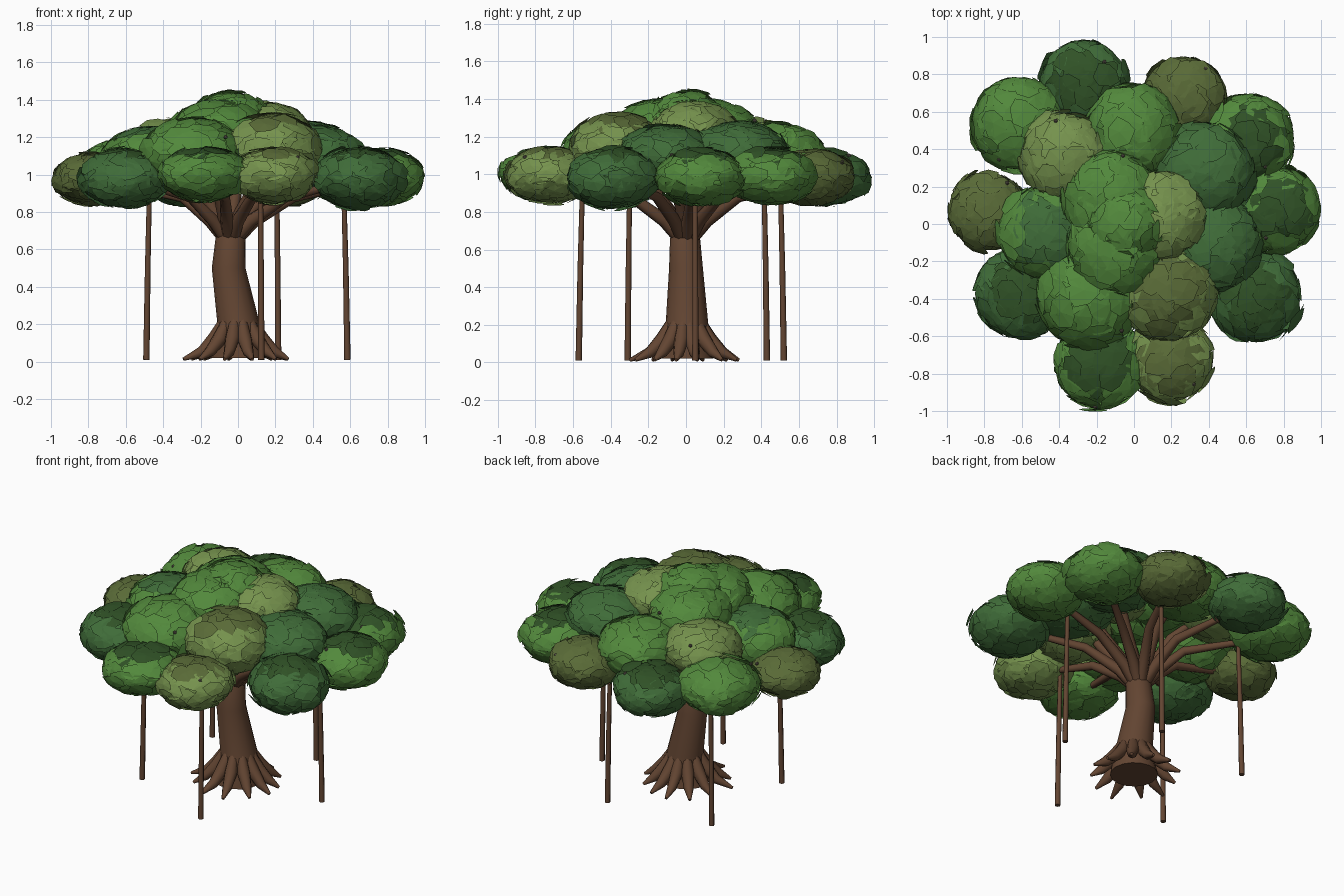
import bpy, bmesh, math, random
from mathutils import Vector, noise

if "Cube" in bpy.data.objects:
    bpy.data.objects.remove(bpy.data.objects["Cube"])

random.seed(7)


def material(name, rgb):
    m = bpy.data.materials.new(name)
    m.diffuse_color = (*rgb, 1)
    m.use_nodes = True
    m.node_tree.nodes["Principled BSDF"].inputs["Base Color"].default_value = m.diffuse_color
    return m


BARK = material("bark", (0.125, 0.06, 0.032))
FIG = material("fig", (0.13, 0.11, 0.09))
LEAF = {
    "dark": material("leaf_dark", (0.03, 0.085, 0.02)),
    "deep": material("leaf_deep", (0.05, 0.15, 0.04)),
    "mid": material("leaf_mid", (0.085, 0.25, 0.045)),
    "olive": material("leaf_olive", (0.10, 0.145, 0.038)),
    "light": material("leaf_light", (0.18, 0.29, 0.075)),
}


def finish(name, bm, mats, smooth=False, fix_normals=True):
    if fix_normals:
        bmesh.ops.recalc_face_normals(bm, faces=bm.faces)
    me = bpy.data.meshes.new(name)
    bm.to_mesh(me)
    bm.free()
    for m in mats:
        me.materials.append(m)
    for p in me.polygons:
        p.use_smooth = smooth and len(p.vertices) == 4
    ob = bpy.data.objects.new(name, me)
    bpy.context.collection.objects.link(ob)
    return ob


def tube(name, pts, radii, sides, flat_rings=False):
    """Tapered capped tube through a few points."""
    bm = bmesh.new()
    pts = [Vector(p) for p in pts]
    rings = []
    for i, (p, r) in enumerate(zip(pts, radii)):
        d = pts[min(i + 1, len(pts) - 1)] - pts[max(i - 1, 0)]
        d = Vector((0, 0, 1)) if flat_rings else d.normalized()
        ref = Vector((1, 0, 0)) if abs(d.z) > 0.95 else Vector((0, 0, 1))
        u = d.cross(ref).normalized()
        v = d.cross(u)
        rings.append([bm.verts.new(p + r * (u * math.cos(a) + v * math.sin(a)))
                      for a in (2 * math.pi * k / sides for k in range(sides))])
    for a, b in zip(rings, rings[1:]):
        for k in range(sides):
            n = (k + 1) % sides
            bm.faces.new((a[k], a[n], b[n], b[k]))
    bm.faces.new(rings[0])
    bm.faces.new(rings[-1])
    return finish(name, bm, [BARK], True)


def polar(a, r, z, cx=0.0):
    return (cx + r * math.cos(a), r * math.sin(a), z)


# Trunk, leaning slightly to the left
tube("trunk",
     [(0, 0, 0.02), (0.005, 0, 0.1), (0, 0.005, 0.22), (-0.05, 0, 0.5), (-0.04, -0.005, 0.66), (-0.04, -0.005, 0.72)],
     [0.145, 0.13, 0.112, 0.09, 0.08, 0.05], 16, True)

# Flared buttress roots
N = 12
for i in range(N):
    a = 2 * math.pi * (i + 0.5) / N + random.uniform(-0.1, 0.1)
    e = random.uniform(0.26, 0.31)
    tube(f"buttress_root_{i}",
         [polar(a, 0.08, 0.21), polar(a, 0.13, 0.12), polar(a, 0.2, 0.052), polar(a, e, 0.013)],
         [0.03, 0.04, 0.03, 0.009], 8)

# Leaf clumps: x, y, z, radius, height radius, side colour, top colour
CLUMPS = [
    # outer ring
    (-0.27, 0.75, 0.985, 0.24, 0.155, "deep", "dark"), (0.27, 0.67, 0.985, 0.23, 0.15, "olive", "olive"),
    (0.61, 0.45, 0.99, 0.25, 0.16, "mid", "dark"), (0.76, 0.08, 0.985, 0.24, 0.16, "mid", "dark"),
    (0.65, -0.39, 0.98, 0.25, 0.17, "deep", "dark"), (0.19, -0.72, 0.995, 0.24, 0.155, "light", "olive"),
    (-0.18, -0.74, 1.0, 0.25, 0.15, "mid", "dark"), (-0.61, -0.37, 0.98, 0.25, 0.165, "deep", "dark"),
    (-0.78, 0.07, 0.975, 0.22, 0.145, "olive", "olive"), (-0.62, 0.53, 1.02, 0.255, 0.17, "mid", "mid"),
    # middle ring
    (-0.37, 0.36, 1.13, 0.25, 0.17, "light", "light"), (0.0, 0.50, 1.10, 0.26, 0.18, "mid", "mid"),
    (0.38, 0.28, 1.11, 0.27, 0.18, "deep", "deep"), (0.42, -0.10, 1.09, 0.27, 0.18, "deep", "deep"),
    (0.18, -0.36, 1.13, 0.27, 0.20, "light", "olive"), (-0.24, -0.38, 1.11, 0.29, 0.20, "mid", "mid"),
    (-0.48, -0.04, 1.08, 0.26, 0.18, "mid", "deep"),
    # crown
    (-0.13, 0.14, 1.21, 0.26, 0.18, "mid", "mid"), (0.15, 0.04, 1.22, 0.24, 0.17, "light", "light"),
    (-0.10, -0.12, 1.22, 0.27, 0.19, "mid", "mid"), (-0.04, 0.0, 1.28, 0.22, 0.17, "mid", "mid"),
]
PLATES = 110
for i, (x, y, z, r, h, side, top) in enumerate(CLUMPS):
    # each clump is a shell of overlapping irregular leaf plates
    bm = bmesh.new()
    off = Vector((i * 7.3, i * 3.1, 0))
    for k in range(PLATES):
        cz = 1 - (2 * k + 1) / PLATES
        a = k * 2.39996 + i
        n = Vector((math.sqrt(1 - cz * cz) * math.cos(a), math.sqrt(1 - cz * cz) * math.sin(a), cz))
        c = n * (0.96 + 0.12 * noise.noise(n * 2 + off) + random.uniform(-0.02, 0.02))
        t = (n + Vector([random.uniform(-0.13, 0.13) for _ in range(3)])).normalized()
        u = t.orthogonal().normalized()
        w = t.cross(u)
        ring, s0 = [], random.uniform(0, 6.28)
        for j in range(7):
            b = s0 + (j + random.uniform(-0.25, 0.25)) * 2 * math.pi / 7
            q = random.uniform(0.26, 0.36)
            # rim dips so the plate follows the clump's curve
            p = c + (u * math.cos(b) + w * math.sin(b)) * q - n * q * q * 0.4
            ring.append(bm.verts.new((x + p.x * r, y + p.y * r, z + p.z * h)))
        mid = bm.verts.new((x + c.x * r, y + c.y * r, z + c.z * h))
        m = int(n.z > random.uniform(0.65, 0.8))
        for j in range(7):
            bm.faces.new((mid, ring[j], ring[(j + 1) % 7])).material_index = m
    finish(f"leaf_clump_{i}", bm, [LEAF[side], LEAF[top]], fix_normals=False)

# Branches reaching into each outer and middle clump
for i, (x, y, z, r, h, side, top) in enumerate(CLUMPS[:17]):
    a, d = math.atan2(y, x), math.hypot(x, y)
    if i < 10:
        path = [polar(a, 0.01, 0.64, -0.04), polar(a, 0.12, 0.755, -0.03),
                polar(a, 0.30, 0.88), polar(a, d - 0.12, 0.95)]
        rad = [0.04, 0.035, 0.028, 0.018]
    else:
        path = [polar(a, 0.01, 0.64, -0.04), polar(a, 0.09, 0.79, -0.03),
                polar(a, 0.22, 0.96), polar(a, d * 0.85, z)]
        rad = [0.04, 0.036, 0.028, 0.018]
    tube(f"branch_{i}", path, rad, 8)

# Hanging aerial roots down to the ground
for i, (x, y) in enumerate([(0.125, -0.57), (-0.49, 0.43), (0.215, 0.52),
                            (0.585, 0.05), (-0.49, -0.31)]):
    tube(f"aerial_root_{i}",
         [(x, y, 0.01), (x * 0.985, y * 0.985, 0.5), (x * 0.965, y * 0.965, 0.96)],
         [0.017, 0.015, 0.013], 8)

# Small figs scattered over the foliage
for i in range(24):
    x, y, z, r, h, side, top = CLUMPS[i % len(CLUMPS)]
    a, t = random.uniform(0, 2 * math.pi), random.uniform(0.2, 1.2)
    bm = bmesh.new()
    bmesh.ops.create_icosphere(bm, subdivisions=1, radius=0.012)
    bmesh.ops.translate(bm, verts=bm.verts, vec=(
        x + r * math.cos(t) * math.cos(a), y + r * math.cos(t) * math.sin(a), z + h * math.sin(t)))
    finish(f"fig_{i}", bm, [FIG])
